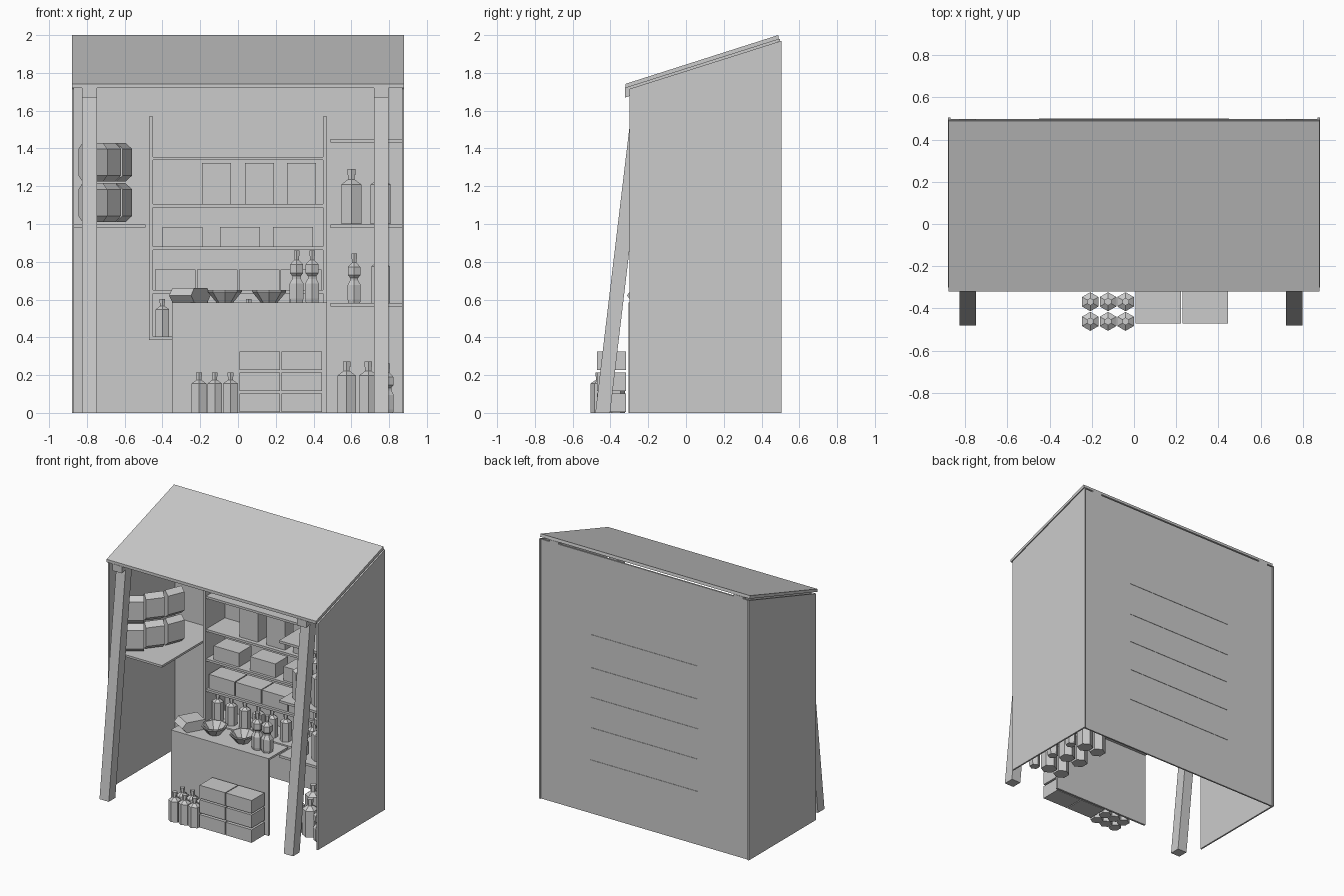
import bpy, bmesh
from math import radians, cos, sin, pi
from mathutils import Matrix, Vector

if "Cube" in bpy.data.objects:
    bpy.data.objects.remove(bpy.data.objects["Cube"])


def make(name, bm, matrix=None):
    bmesh.ops.recalc_face_normals(bm, faces=bm.faces)
    me = bpy.data.meshes.new(name)
    bm.to_mesh(me)
    bm.free()
    ob = bpy.data.objects.new(name, me)
    if matrix:
        ob.matrix_world = matrix
    bpy.context.collection.objects.link(ob)
    return ob


def box(name, x0, x1, y0, y1, z0, z1):
    bm = bmesh.new()
    m = Matrix.Translation(((x0 + x1) / 2, (y0 + y1) / 2, (z0 + z1) / 2))
    bmesh.ops.create_cube(bm, size=1, matrix=m @ Matrix.Diagonal((x1 - x0, y1 - y0, z1 - z0, 1)))
    return make(name, bm)


def extrude_x(name, profile, x0, x1, matrix=None):
    # (y, z) profile pulled along x
    bm = bmesh.new()
    a = [bm.verts.new((x0, y, z)) for y, z in profile]
    b = [bm.verts.new((x1, y, z)) for y, z in profile]
    bm.faces.new(a)
    bm.faces.new(b)
    n = len(profile)
    for i in range(n):
        j = (i + 1) % n
        bm.faces.new((a[i], a[j], b[j], b[i]))
    return make(name, bm, matrix)


def turned(name, profile, loc, sides=6, scale=1.0):
    # (radius, z) profile as a faceted solid, corners facing front and back
    bm = bmesh.new()
    rings = []
    for r, z in profile:
        rings.append([bm.verts.new((r * scale * sin(2 * pi * k / sides),
                                    r * scale * cos(2 * pi * k / sides), z * scale))
                      for k in range(sides)])
    for a, b in zip(rings, rings[1:]):
        for k in range(sides):
            j = (k + 1) % sides
            bm.faces.new((a[k], a[j], b[j], b[k]))
    bm.faces.new(rings[0])
    bm.faces.new(rings[-1])
    return make(name, bm, Matrix.Translation(loc))


BOTTLE = [(.045, 0), (.045, .155), (.015, .175), (.015, .192), (.018, .192), (.018, .215)]
FLASK = [(.038, 0), (.042, .02), (.042, .10), (.026, .125), (.026, .14), (.04, .155),
         (.04, .20), (.014, .225), (.014, .245), (.017, .245), (.017, .275)]
BOWL = [(.045, 0), (.09, .055), (.09, .065), (.08, .065), (.04, .012)]

# Enclosure
side = [(-.3, 0), (.505, 0), (.505, 1.97), (-.3, 1.715)]
extrude_x("left_wall", side, -.88, -.868)
extrude_x("right_wall", side, .868, .88)
box("back_wall", -.868, .868, .485, .497, 0, 1.965)
extrude_x("roof", [(-.32, 1.72), (.492, 1.978), (.488, 2.0), (-.32, 1.742)], -.878, .878)

# Slanted front posts and roof rafters
for tag, x in (("left", -.825), ("right", .72)):
    extrude_x(tag + "_front_post", [(-.48, 0), (-.402, 0), (-.20, 1.7), (-.277, 1.7)], x, x + .078)
    extrude_x(tag + "_rafter", [(-.322, 1.67), (.497, 1.925), (.497, 1.98), (-.322, 1.722)], x, x + .078)

# Back shelving unit
for tag, x in (("left", -.47), ("right", .45)):
    box(tag + "_shelf_upright", x, x + .02, .255, .49, .385, 1.57)
levels = [.405, .65, .88, 1.105, 1.355]
for z in levels:
    box("back_shelf", -.45, .45, .26, .5, z - .017, z)

# Goods on the back shelving
for i in range(8):
    turned("shelf_bottle", BOTTLE, (-.4 + i * .114, .33, levels[0]), scale=.92)
for i in range(4):
    x = -.44 + i * .222
    box("small_carton", x, x + .215, .28, .43, levels[1], levels[1] + .108)
for x in (-.40, -.095, .185):
    box("wide_carton", x, x + .212, .28, .43, levels[2], levels[2] + .105)
for x in (-.19, .037, .26):
    box("tall_carton", x, x + .153, .29, .40, levels[3], levels[3] + .217)

# Side shelves
box("left_shelf", -.868, -.49, -.21, .487, .982, .998)
for z in (.582, .998, 1.45):
    box("right_shelf", .49, .868, -.21, .487, z - .018, z)

# Counter
box("counter_front", -.35, .47, -.305, -.29, 0, .57)
box("counter_top", -.35, .47, -.305, -.07, .57, .585)

# Six-sided packs: two tiers fanned out on the left shelf, one lying on the counter
PACK = [(-.07, 0), (.07, 0), (.103, .037), (.07, .075), (-.07, .075), (-.103, .037)]
for z in (1.113, 1.327):
    for x, y, ang in ((-.79, -.115, 35), (-.72, 0, 52), (-.655, .125, 68)):
        # stand it up with the broad face turned outwards
        m = Matrix.Translation((x, y, z)) @ Matrix.Rotation(radians(ang), 4, 'Z') @ Matrix.Rotation(radians(90), 4, 'X')
        extrude_x("shelf_pack", PACK, -.067, .067, m)
extrude_x("counter_pack", PACK, -.067, .067,
          Matrix.Translation((-.255, -.19, .585)) @ Matrix.Rotation(radians(-30), 4, 'Z'))

# Goods on the counter
for x in (-.07, .165):
    turned("counter_bowl", BOWL, (x, -.18, .585), sides=8)
for x in (.31, .392):
    turned("counter_flask", FLASK, (x, -.21, .585))

# Bottles and cartons standing in front of the counter
for x in (-.207, -.123, -.04):
    for y in (-.368, -.461):
        turned("ground_bottle", BOTTLE, (x, y, 0))
for x in (.008, .23):
    for z in (0, .112, .222):
        box("stacked_carton", x, x + .215, -.472, -.318, z + .005, z + .103)

# Goods on the right: large bottles and flasks by level
for y in (-.1, .1, .3):
    for x in (.6, .755):
        turned("upper_bottle", BOTTLE, (x, y, 1.0), scale=1.35)
    turned("middle_flask", FLASK, (.615, y, .582), scale=.95)
    turned("middle_bottle", BOTTLE, (.755, y, .582), scale=1.25)
    for x in (.575, .69):
        turned("floor_bottle", BOTTLE, (x, y - .02, 0), scale=1.27)
    turned("floor_flask", FLASK, (.79, y - .06, 0), scale=.95)
